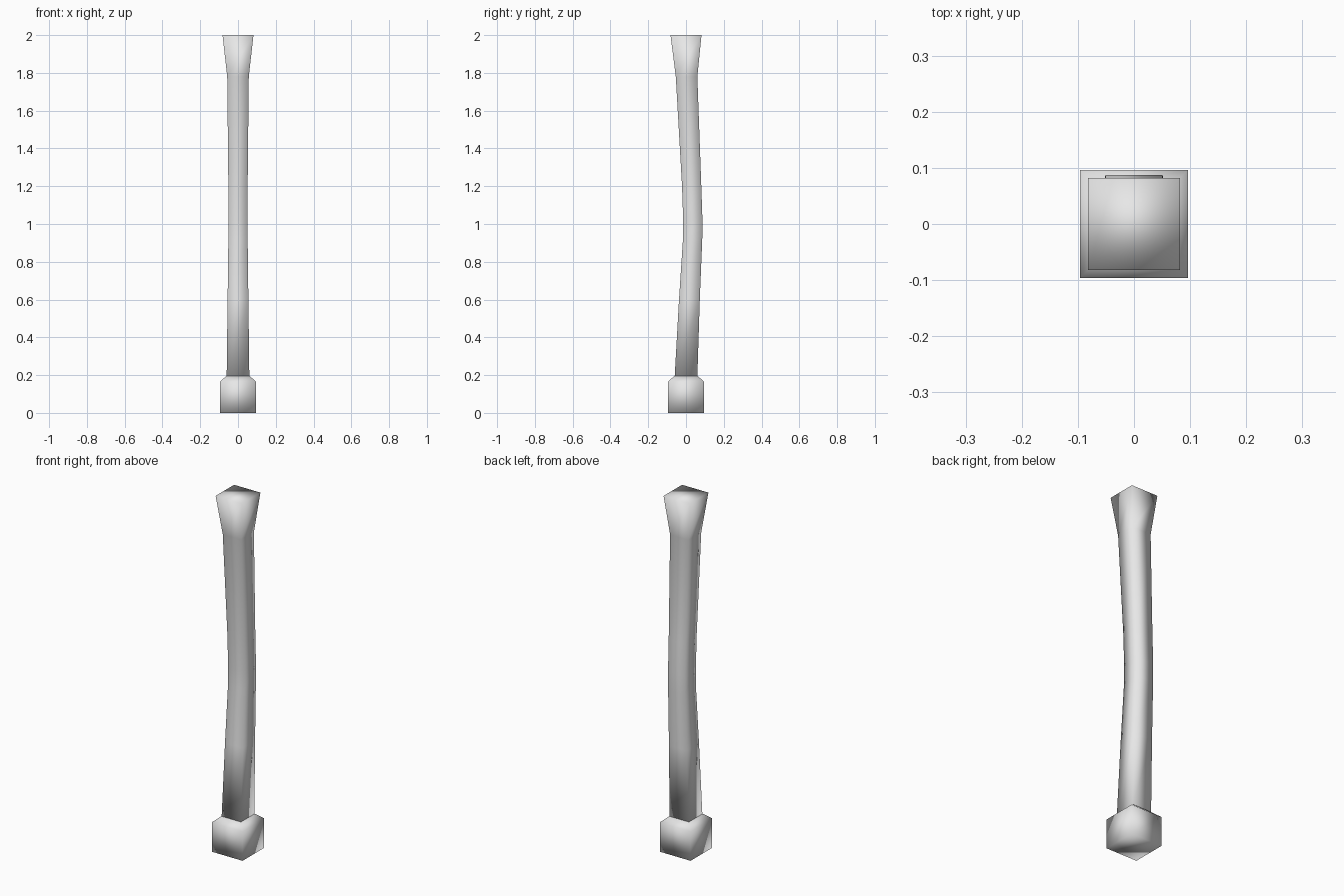
import bpy
import bmesh

cube = bpy.data.objects.get("Cube")
if cube:
    bpy.data.objects.remove(cube, do_unlink=True)

# Plain grey surface
grey = bpy.data.materials.new("plain_grey")
grey.use_nodes = True
COLOUR = (0.8, 0.8, 0.8, 1)
grey.diffuse_color = COLOUR
grey.node_tree.nodes["Principled BSDF"].inputs["Base Color"].default_value = COLOUR


def square_loft(name, rings):
    """Join square rings (height, half width, y centre) into one capped, smooth solid."""
    bm = bmesh.new()
    loops = []
    for z, half, y in rings:
        loops.append([bm.verts.new((sx * half, y + sy * half, z))
                      for sx, sy in ((-1, -1), (1, -1), (1, 1), (-1, 1))])
    for low, high in zip(loops, loops[1:]):
        for i in range(4):
            j = (i + 1) % 4
            bm.faces.new((low[i], low[j], high[j], high[i]))
    bm.faces.new(loops[0][::-1])
    bm.faces.new(loops[-1])
    for face in bm.faces:
        face.smooth = True
    mesh = bpy.data.meshes.new(name)
    bm.to_mesh(mesh)
    bm.free()
    mesh.materials.append(grey)
    obj = bpy.data.objects.new(name, mesh)
    bpy.context.collection.objects.link(obj)
    return obj


# Square foot with a sloped shoulder
square_loft("foot", [(0, 0.096, 0), (0.165, 0.096, 0), (0.195, 0.062, 0)])

# Bowed shaft that flares at the top
square_loft("shaft", [
    (0.19, 0.06, 0),
    (0.6, 0.055, 0.018),
    (0.92, 0.051, 0.035),
    (1.02, 0.051, 0.036),
    (1.2, 0.051, 0.03),
    (1.78, 0.057, 0.003),
    (2.0, 0.082, 0),
])
